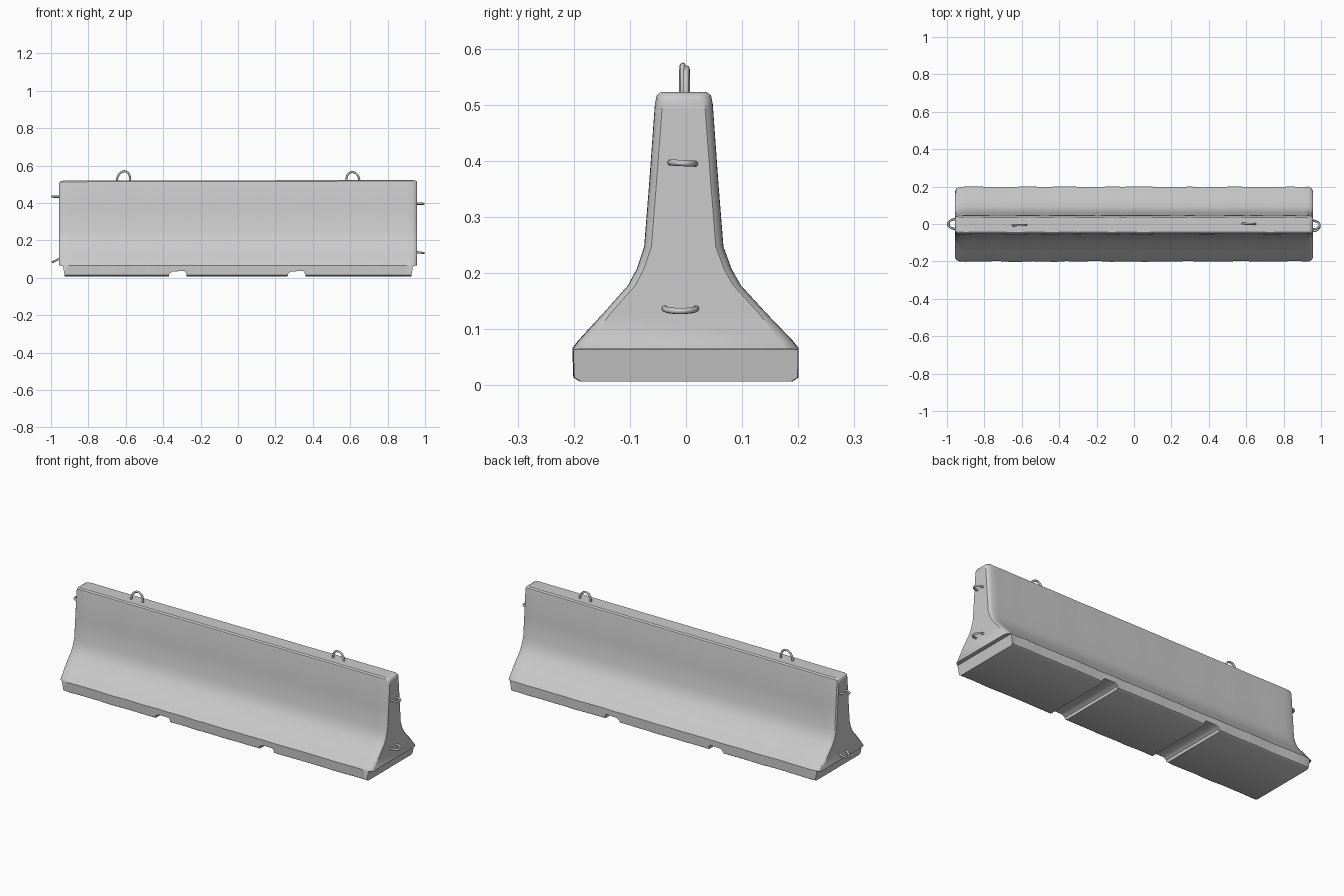
import bpy, bmesh, math, random
from mathutils import Vector

if "Cube" in bpy.data.objects:
    bpy.data.objects.remove(bpy.data.objects["Cube"])

random.seed(4)

# Half cross-section (y, z), bottom to top
HALF = [(0.188, 0.007), (0.199, 0.014), (0.2, 0.066), (0.19, 0.079), (0.145, 0.128),
        (0.1, 0.178), (0.084, 0.207), (0.07, 0.247), (0.061, 0.36),
        (0.051, 0.5), (0.048, 0.515), (0.04, 0.521)]
PROFILE = HALF + [(-y, z) for y, z in reversed(HALF)]


def mesh_object(name, bm):
    bmesh.ops.recalc_face_normals(bm, faces=bm.faces)
    me = bpy.data.meshes.new(name)
    bm.to_mesh(me)
    bm.free()
    ob = bpy.data.objects.new(name, me)
    bpy.context.collection.objects.link(ob)
    return ob


def loft_body():
    """Sweep the profile along x, with worn edges and rounded-in ends."""
    bm = bmesh.new()
    stations = [(-0.957, 0.02), (-0.951, 0.008), (-0.935, 0.0)]
    stations += [(-0.9 + 0.06 * i, 0.0) for i in range(31)]
    stations += [(-x, inset) for x, inset in reversed(stations[:3])]
    rings = []
    for x, inset in stations:
        ring = []
        wear = {1: random.uniform(-0.003, 0.002), -1: random.uniform(-0.003, 0.002)}
        for y, z in PROFILE:
            side = 1 if y > 0 else -1
            lean = -0.004 * min(z / 0.25, 1)
            low = z < 0.1
            w = abs(y) - inset * (1.0 if low else 0.6) + (wear[side] if low else wear[side] * 0.4)
            h = z - inset * 0.5 * (z > 0.45) + 0.002 * x * (z > 0.45)
            ring.append(bm.verts.new((x, side * w + lean, h)))
        rings.append(ring)
    n = len(PROFILE)
    for a, b in zip(rings, rings[1:]):
        for i in range(n):
            j = (i + 1) % n
            bm.faces.new((a[i], a[j], b[j], b[i]))
    # end caps as strips between the two flanks
    for ring in (rings[0], rings[-1]):
        for i in range(n // 2 - 1):
            bm.faces.new((ring[i], ring[i + 1], ring[n - 2 - i], ring[n - 1 - i]))
    return mesh_object("concrete_barrier", bm)


def cutter(name, outline):
    """Prism across y from an (x, z) outline."""
    bm = bmesh.new()
    front = [bm.verts.new((x, -0.3, z)) for x, z in outline]
    back = [bm.verts.new((x, 0.3, z)) for x, z in outline]
    bm.faces.new(front)
    bm.faces.new(back)
    for i in range(len(outline)):
        j = (i + 1) % len(outline)
        bm.faces.new((front[i], front[j], back[j], back[i]))
    ob = mesh_object(name, bm)
    ob.hide_render = True
    return ob


def wire_loop(name, centre, out, across, height, half_width, radius=0.0055):
    """Bent steel bar: legs start inside the concrete and arch outward."""
    c, o, a = Vector(centre), Vector(out).normalized(), Vector(across).normalized()
    pts = [c + a * half_width - o * 0.02]
    for i in range(17):
        t = math.pi * i / 16
        pts.append(c + a * half_width * math.cos(t) + o * height * math.sin(t) ** 0.85)
    pts.append(c - a * half_width - o * 0.02)
    cu = bpy.data.curves.new(name, 'CURVE')
    cu.dimensions = '3D'
    cu.bevel_depth = radius
    cu.bevel_resolution = 2
    cu.use_fill_caps = True
    sp = cu.splines.new('POLY')
    sp.points.add(len(pts) - 1)
    for p, v in zip(sp.points, pts):
        p.co = (*v, 1)
    sp.use_smooth = True
    ob = bpy.data.objects.new(name, cu)
    bpy.context.collection.objects.link(ob)


# Concrete body
body = loft_body()

# Drainage slots underneath and stepped foot at both ends
cutters = []
for x in (-0.32, 0.315):
    cutters.append(cutter("slot_cutter", [(x - 0.055, -0.02), (x - 0.047, 0.022), (x - 0.03, 0.034),
                                          (x + 0.035, 0.036), (x + 0.044, 0.022), (x + 0.05, -0.02)]))
for s in (-1, 1):
    cutters.append(cutter("foot_cutter", [(s * 0.922, -0.02), (s * 0.936, 0.064),
                                          (s * 1.1, 0.068), (s * 1.1, -0.02)]))
for c in cutters:
    mod = body.modifiers.new(c.name, 'BOOLEAN')
    mod.object = c
    mod.operation = 'DIFFERENCE'
    mod.solver = 'EXACT'

bpy.context.view_layer.objects.active = body
body.select_set(True)
for mod in list(body.modifiers):
    bpy.ops.object.modifier_apply(modifier=mod.name)
for c in cutters:
    bpy.data.objects.remove(c)
bpy.ops.object.shade_smooth_by_angle(angle=math.radians(35))

# Lifting loops on the top
wire_loop("lifting_loop_left", (-0.613, -0.006, 0.517), (0.1, 0, 1), (1, 0.03, 0), 0.053, 0.035)
wire_loop("lifting_loop_right", (0.615, 0.001, 0.519), (-0.1, 0, 1), (1, -0.03, 0), 0.046, 0.034)

# Connecting loops on the ends
wire_loop("end_loop_right_upper", (0.955, -0.006, 0.396), (1, 0, 0), (0, 1, -0.05), 0.037, 0.022)
wire_loop("end_loop_right_lower", (0.955, -0.01, 0.137), (1, 0, -0.12), (0, 1, 0), 0.038, 0.028)
wire_loop("end_loop_left_upper", (-0.955, 0, 0.434), (-1, 0, 0), (0, 1, 0.05), 0.039, 0.024)
wire_loop("end_loop_left_lower", (-0.955, 0, 0.102), (-1, 0, -0.5), (0, 1, 0), 0.04, 0.026)
